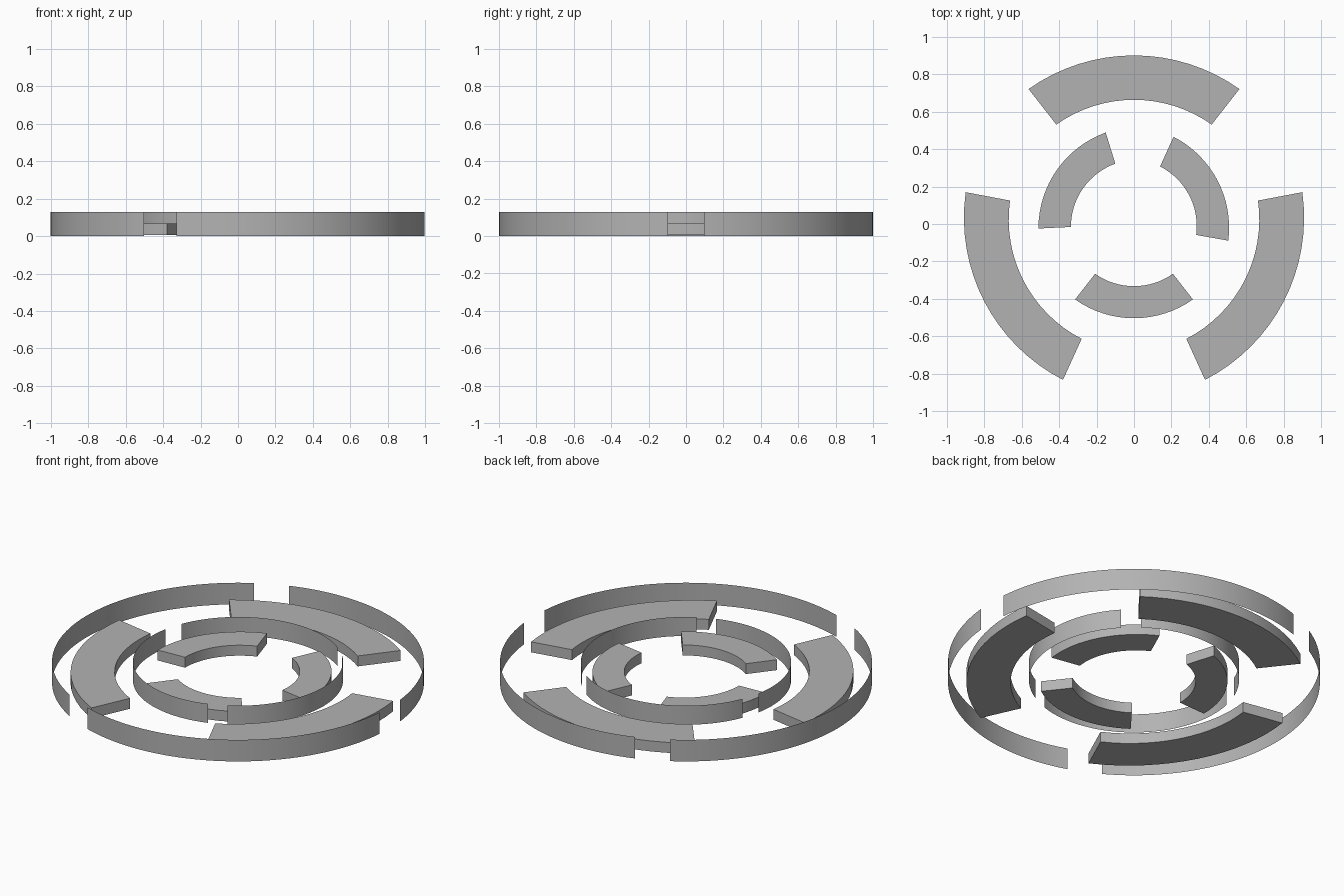
import bpy
import bmesh
from math import radians, sin, cos

cube = bpy.data.objects.get("Cube")
if cube:
    bpy.data.objects.remove(cube, do_unlink=True)

# One plain grey for everything
GREY = (0.45, 0.45, 0.45, 1)
grey = bpy.data.materials.new("plain grey")
grey.use_nodes = True
grey.diffuse_color = GREY
grey.node_tree.nodes["Principled BSDF"].inputs["Base Color"].default_value = GREY


def finish(bm, name):
    mesh = bpy.data.meshes.new(name)
    bm.to_mesh(mesh)
    bm.free()
    mesh.materials.append(grey)
    ob = bpy.data.objects.new(name, mesh)
    bpy.context.collection.objects.link(ob)
    bpy.ops.object.select_all(action="DESELECT")
    ob.select_set(True)
    bpy.context.view_layer.objects.active = ob
    bpy.ops.object.shade_smooth_by_angle(angle=radians(30))


def sweep(name, profile, start, end, steps, flare=0.0, closed=True):
    """Sweep an (r, z) profile around z; flare widens the radius at both ends."""
    bm = bmesh.new()
    rings = []
    for i in range(steps + 1):
        t = i / steps
        a = radians(start + (end - start) * t)
        grow = 1 + flare * (2 * t - 1) ** 2
        rings.append([bm.verts.new((r * grow * cos(a), r * grow * sin(a), z))
                      for r, z in profile])
    n = len(profile)
    for a, b in zip(rings, rings[1:]):
        for j in range(n if closed else n - 1):
            k = (j + 1) % n
            bm.faces.new((a[j], b[j], b[k], a[k]))
    if closed:
        bm.faces.new(rings[0])
        bm.faces.new(rings[-1][::-1])
        bmesh.ops.recalc_face_normals(bm, faces=bm.faces)
    finish(bm, name)


# Thin curved walls: two broken rings with three gaps each, inner one turned
GAPS = (0, 114.6, 245.4, 360)
HALF_GAP = 5.5
for ring, radius, base, turn in (("outer", 1.0, 0.0, 0), ("inner", 0.565, 0.015, 48.4)):
    for i, (g0, g1) in enumerate(zip(GAPS, GAPS[1:])):
        sweep(f"{ring}_wall_{i + 1}", [(radius, base), (radius, 0.128)],
              g0 + HALF_GAP + turn, g1 - HALF_GAP + turn, 48, closed=False)

# Flat curved slabs: a set of three inside each ring
SLABS = {
    "outer": ((0.663, 0.9), ((52, 128), (169.3, 245.5), (294.5, 370.7))),
    "inner": ((0.332, 0.503), ((232, 308), (107.2, 182.7), (-10, 65.6))),
}
for ring, ((r0, r1), spans) in SLABS.items():
    for i, (start, end) in enumerate(spans):
        sweep(f"{ring}_slab_{i + 1}",
              [(r0, 0.006), (r1, 0.006), (r1, 0.068), (r0, 0.068)],
              start, end, 16, flare=0.016)
